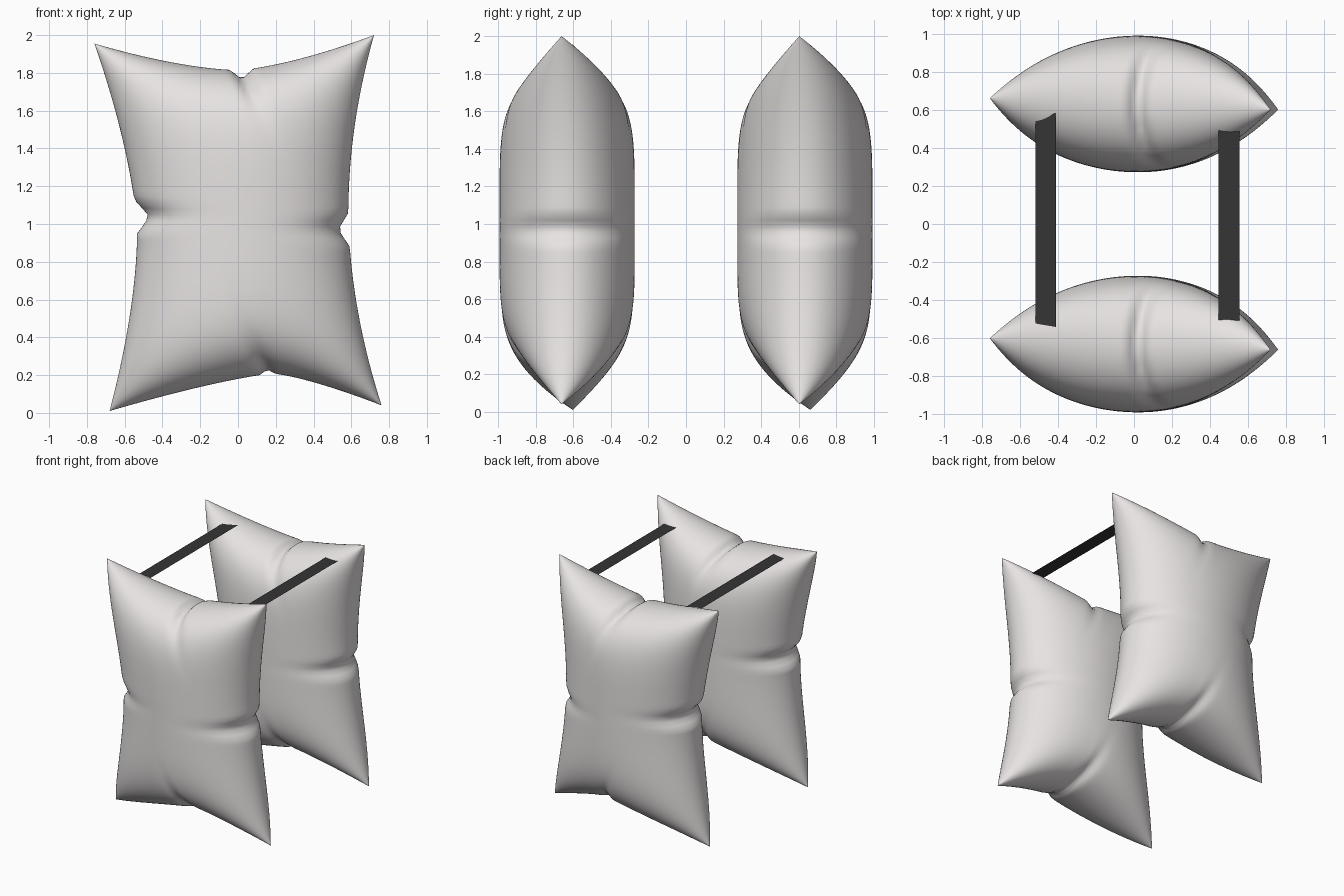
import bpy, bmesh, math

if "Cube" in bpy.data.objects:
    bpy.data.objects.remove(bpy.data.objects["Cube"])

N = 90           # grid divisions per pillow face
HALF = 0.36      # half thickness of a pillow
SEAM_Y = 0.633   # distance of each pillow seam from the centre

TL, TR, BR, BL = (-0.76, 1.955), (0.72, 2.0), (0.76, 0.04), (-0.68, 0.01)


def material(name, c):
    m = bpy.data.materials.new(name)
    m.diffuse_color = (*c, 1)
    m.use_nodes = True
    m.node_tree.nodes["Principled BSDF"].inputs["Base Color"].default_value = m.diffuse_color
    return m


def edge(a, b, t, bow, peak, p, axis):
    """Point on an edge that bows inward most at parameter 'peak'."""
    k = (t + 1) / 2
    q = [a[i] + (b[i] - a[i]) * k for i in (0, 1)]
    r = abs(t - peak) / (1 - peak if t > peak else 1 + peak)
    q[axis] += bow * (1 - r ** p)
    return q


def outline_point(u, v):
    """Coons patch between the four bowed edges."""
    top = edge(TL, TR, u, -0.163, 0.03, 1.5, 1)
    bot = edge(BL, BR, u, 0.18, 0.2, 1.3, 1)
    left = edge(BL, TL, v, 0.185, 0.0, 1.6, 0)
    right = edge(BR, TR, v, -0.155, 0.0, 1.9, 0)
    a, b = (u + 1) / 2, (v + 1) / 2
    return [bot[i] * (1 - b) + top[i] * b + left[i] * (1 - a) + right[i] * a
            - (BL[i] * (1 - a) * (1 - b) + BR[i] * a * (1 - b)
               + TL[i] * (1 - a) * b + TR[i] * a * b) for i in (0, 1)]


# pinched folds: moved axis, side, position along edge, depth, half width
FOLDS = [(0, -1, 1.04, 0.07, 0.09), (0, 1, 0.97, 0.055, 0.09),
         (1, 1, 0.02, 0.05, 0.06), (1, -1, 0.155, 0.025, 0.04)]


def surface(u, v):
    x, z = outline_point(u, v)
    t = HALF * math.sqrt(max(0, 1 - u * u)) * math.sqrt(max(0, 1 - abs(v) ** 5))
    q = [x, z]
    for axis, side, pos, depth, w in FOLDS:
        d = (1 - side * (u, v)[axis]) * (0.56, 0.81)[axis]
        s = (z, x)[axis] - pos
        if axis == 1:
            s -= 0.4 * side * d      # top and bottom folds run diagonally
        q[axis] -= side * depth * max(0, 1 - abs(s) / w) * math.exp(-d / 0.1)
        t *= 1 - 0.3 * math.exp(-(s / 0.045) ** 2) * math.exp(-d / 0.1)
    return q[0], -0.03 * u ** 3 * abs(v) ** 3, q[1], t


def pillow(name, y, mat):
    bm = bmesh.new()
    par = [math.sin(math.pi / 2 * (2 * i / N - 1)) for i in range(N + 1)]
    pts = [[surface(u, v) for v in par] for u in par]
    for s in (-1, 1):
        g = [[bm.verts.new((x, y + c + s * t, z)) for x, c, z, t in row] for row in pts]
        for i in range(N):
            for j in range(N):
                f = [g[i][j], g[i + 1][j], g[i + 1][j + 1], g[i][j + 1]]
                bm.faces.new(f if s < 0 else f[::-1])
    bmesh.ops.remove_doubles(bm, verts=bm.verts, dist=1e-5)
    for f in bm.faces:
        f.smooth = True
    finish(bm, name, mat)


def finish(bm, name, mat):
    me = bpy.data.meshes.new(name)
    bm.to_mesh(me)
    bm.free()
    me.materials.append(mat)
    bpy.context.collection.objects.link(bpy.data.objects.new(name, me))


def strap(name, x0, x1, y0, y1, skew, mat):
    bm = bmesh.new()
    z = 1.865
    bm.faces.new([bm.verts.new(p) for p in (
        (x0, y0, z), (x1, y0 - skew, z), (x1, y1 + skew, z), (x0, y1, z))])
    finish(bm, name, mat)


fabric = material("pale_fabric", (0.8, 0.77, 0.765))
dark = material("dark_webbing", (0.035, 0.035, 0.035))

# inflated pillows
pillow("front_pillow", -SEAM_Y, fabric)
pillow("back_pillow", SEAM_Y, fabric)

# flat straps joining them
strap("left_strap", -0.52, -0.41, -0.525, 0.568, 0.018, dark)
strap("right_strap", 0.445, 0.555, -0.51, 0.525, 0.0, dark)
